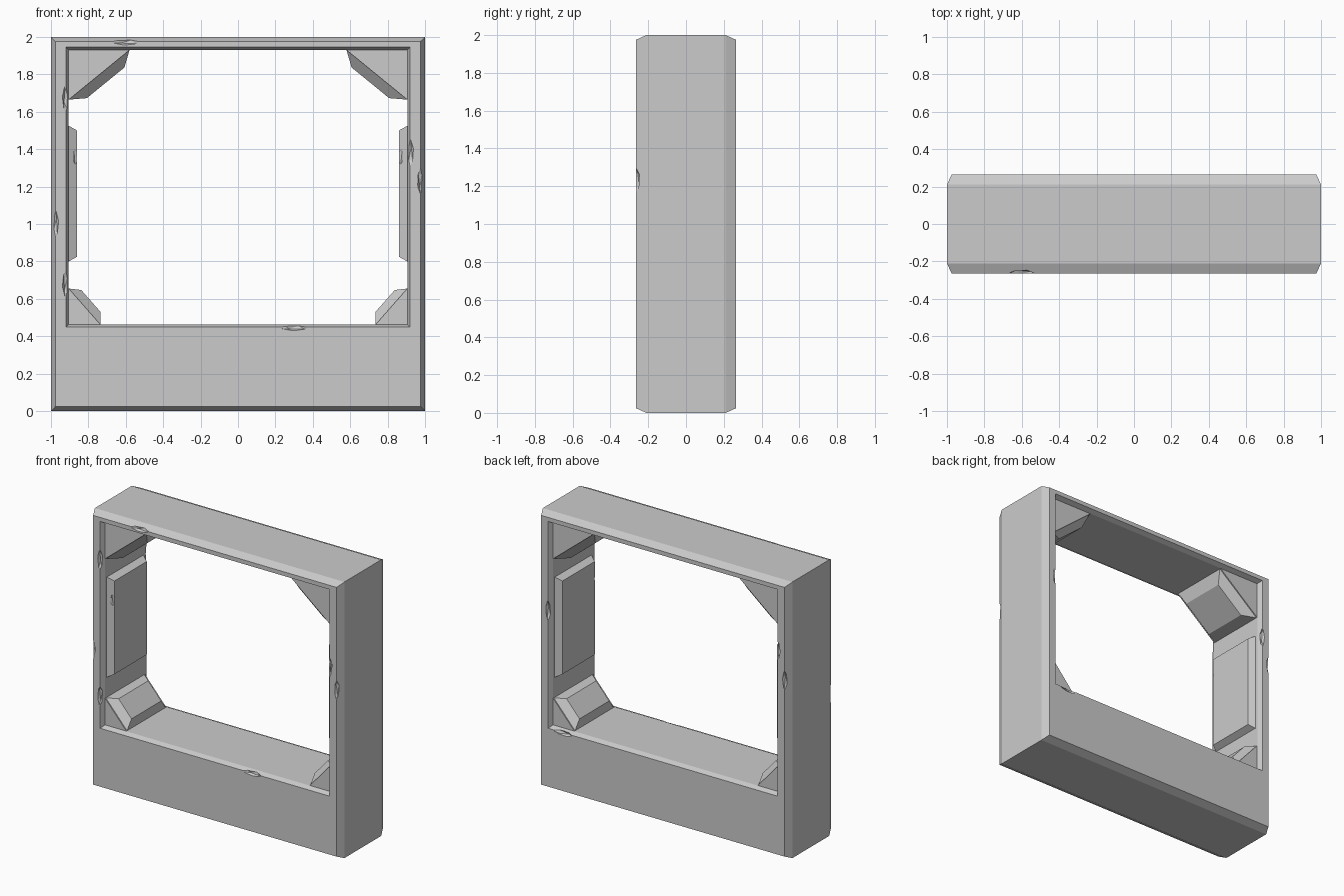
import bpy, bmesh, random
from mathutils import Vector, Matrix

if "Cube" in bpy.data.objects:
    bpy.data.objects.remove(bpy.data.objects["Cube"])

random.seed(4)


def make(name, verts, faces):
    bm = bmesh.new()
    vs = [bm.verts.new(v) for v in verts]
    for f in faces:
        bm.faces.new([vs[i] for i in f])
    bmesh.ops.recalc_face_normals(bm, faces=bm.faces)
    me = bpy.data.meshes.new(name)
    bm.to_mesh(me)
    bm.free()
    ob = bpy.data.objects.new(name, me)
    bpy.context.collection.objects.link(ob)
    return ob


def mirror(ob):
    ob.modifiers.new("mirror", 'MIRROR').use_mirror_merge = False
    return ob


def chip(ob, spots):
    """Cut small faceted chips: centre, then half-sizes."""
    bm = bmesh.new()
    for c, s in spots:
        m = (Matrix.Translation(c) @ Matrix.Diagonal((*s, 1))
             @ Matrix.Rotation(random.uniform(0, 0.6), 4, 'Y'))
        bmesh.ops.create_icosphere(bm, subdivisions=1, radius=1, matrix=m)
    me = bpy.data.meshes.new("chip_cutter")
    bm.to_mesh(me)
    bm.free()
    cutter = bpy.data.objects.new("chip_cutter", me)
    bpy.context.collection.objects.link(cutter)
    cutter.hide_render = True
    mod = ob.modifiers.new("chips", 'BOOLEAN')
    mod.operation, mod.solver, mod.object = 'DIFFERENCE', 'EXACT', cutter
    bpy.context.view_layer.objects.active = ob
    bpy.ops.object.modifier_apply(modifier=mod.name)
    bpy.data.objects.remove(cutter)


# Frame: rectangular rings swept round the chamfered section
rings = [(0.975, 0.025, 1.975, -0.265), (1, 0, 2, -0.21),
         (1, 0, 2, 0.21), (0.975, 0.025, 1.975, 0.265),
         (0.92, 0.448, 1.945, 0.265), (0.905, 0.462, 1.93, 0.23),
         (0.905, 0.462, 1.93, -0.23), (0.92, 0.448, 1.945, -0.265)]
verts = []
for w, lo, hi, y in rings:
    verts += [(-w, y, lo), (w, y, lo), (w, y, hi), (-w, y, hi)]
n = len(rings)
faces = [(r * 4 + k, r * 4 + (k + 1) % 4,
          (r + 1) % n * 4 + (k + 1) % 4, (r + 1) % n * 4 + k)
         for r in range(n) for k in range(4)]
frame = make("frame", verts, faces)

# Worn spots along the front and back edges
along_z, along_x = (0.02, 0.025, 0.08), (0.08, 0.025, 0.02)
chip(frame, [((-0.6, -0.268, 1.975), along_x), ((0.3, -0.268, 0.448), along_x),
             ((-0.92, -0.268, 0.68), along_z), ((0.92, -0.268, 1.38), along_z),
             ((0.978, -0.268, 1.23), along_z), ((-0.978, -0.268, 1.0), along_z),
             ((-0.92, -0.268, 1.67), along_z), ((0.8, 0.268, 0.445), along_x),
             ((-0.92, 0.268, 1.5), along_z), ((0.92, 0.268, 1.3), along_z),
             ((-0.978, 0.268, 1.3), along_z)])


def pad(name, p, q, height, cut, depth, ycut):
    """Raised bevelled pad on the xz line p-q, rising toward the opening."""
    p, q = Vector(p), Vector(q)
    d = (q - p).normalized()
    nrm = Vector((-d.y, d.x)) * height
    vs = []
    for a, b, y in ((p, q, depth),
                    (p + d * cut + nrm, q - d * cut + nrm, depth - ycut)):
        vs += [(a.x, -y, a.y), (b.x, -y, b.y), (b.x, y, b.y), (a.x, y, a.y)]
    fs = [(0, 1, 2, 3), (4, 5, 6, 7)]
    fs += [(k, (k + 1) % 4, (k + 1) % 4 + 4, k + 4) for k in range(4)]
    return make(name, vs, fs)


def brace(name, corner, p, q):
    """Triangular corner block."""
    vs = [(x, y, z) for y in (-0.228, 0.228) for x, z in (corner, p, q)]
    return make(name, vs, [(0, 1, 2), (3, 4, 5), (0, 1, 4, 3),
                           (1, 2, 5, 4), (2, 0, 3, 5)])


# Upper corner braces with their pads
mirror(brace("upper_brace", (-0.905, 1.93), (-0.905, 1.665), (-0.58, 1.93)))
mirror(pad("upper_brace_pad", (-0.58, 1.93), (-0.905, 1.665),
           -0.055 * -1, 0.08, 0.22, 0.05))

# Lower corner braces with their pads
mirror(brace("lower_brace", (-0.905, 0.462), (-0.905, 0.655), (-0.735, 0.462)))
mirror(pad("lower_brace_pad", (-0.905, 0.655), (-0.735, 0.462),
           0.045, 0.05, 0.22, 0.05))

# Long pads on the side walls
side = pad("side_pad", (-0.905, 1.525), (-0.905, 0.80), 0.045, 0.025, 0.21, 0.025)
chip(side, [((-0.865, -0.20, 1.36), (0.02, 0.02, 0.06))])
mirror(side)
